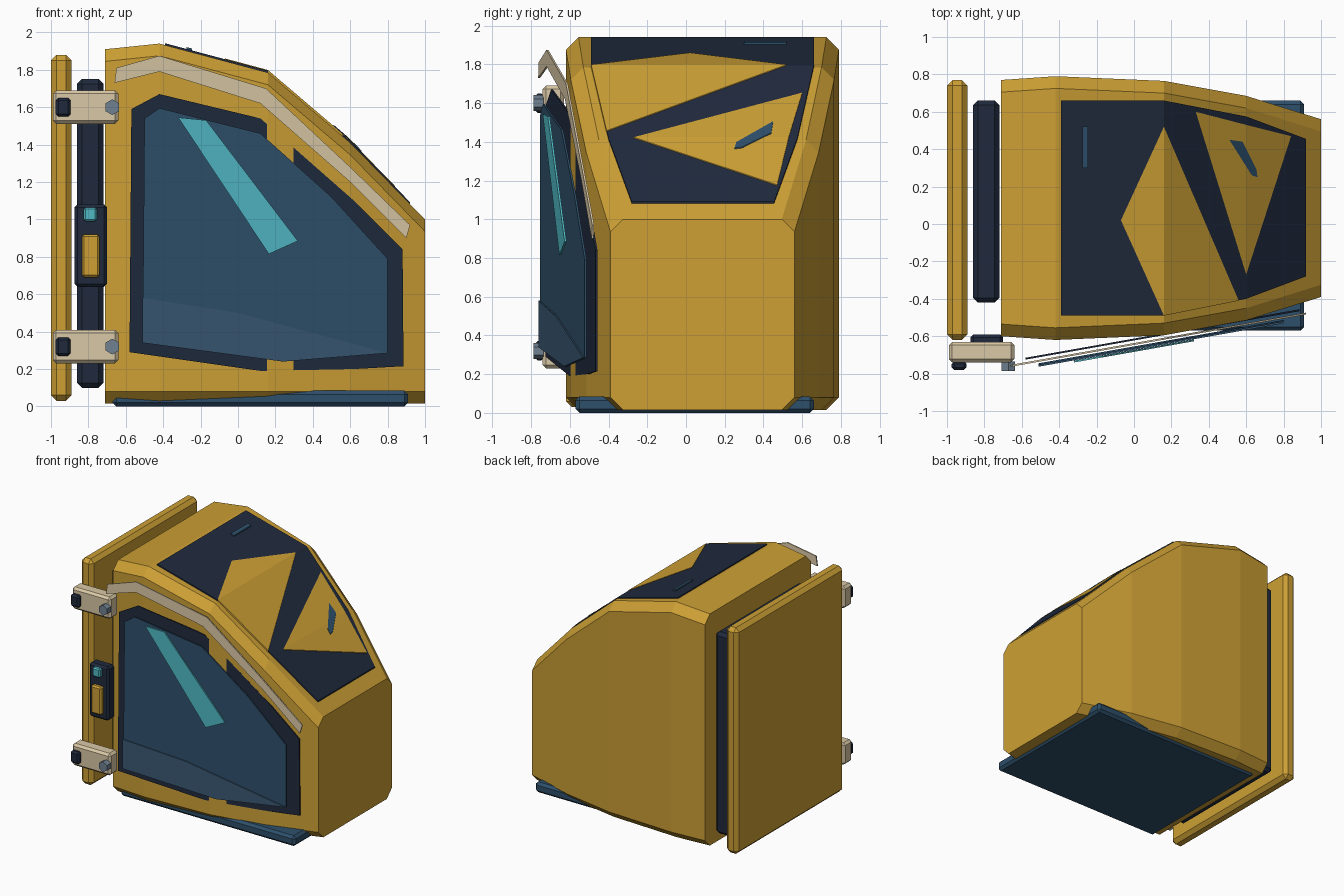
import bpy, math

if "Cube" in bpy.data.objects:
    bpy.data.objects.remove(bpy.data.objects["Cube"])

def material(name, rgb):
    m = bpy.data.materials.new(name)
    m.diffuse_color = (*rgb, 1)
    m.use_nodes = True
    m.node_tree.nodes["Principled BSDF"].inputs["Base Color"].default_value = m.diffuse_color
    return m

YELLOW = material("yellow", (0.61, 0.35, 0.035))
NAVY = material("navy", (0.014, 0.023, 0.047))
BLUE = material("blue", (0.027, 0.08, 0.147))
PANE = material("pane", (0.04, 0.095, 0.165))
TEAL = material("teal", (0.08, 0.48, 0.55))
CREAM = material("cream", (0.70, 0.58, 0.38))
GREY = material("grey", (0.16, 0.22, 0.29))

def mesh(name, verts, faces, mat):
    me = bpy.data.meshes.new(name)
    me.from_pydata(verts, [], faces)
    me.materials.append(mat)
    ob = bpy.data.objects.new(name, me)
    bpy.context.collection.objects.link(ob)
    return ob

def loft(name, rings, mat):
    """Closed solid through equal-sized rings of points."""
    n = len(rings[0])
    faces = [tuple(range(n))[::-1],
             tuple(range(n * (len(rings) - 1), n * len(rings)))]
    for r in range(len(rings) - 1):
        for i in range(n):
            j = (i + 1) % n
            faces.append((r * n + i, r * n + j, r * n + n + j, r * n + n + i))
    return mesh(name, [p for ring in rings for p in ring], faces, mat)

def box(name, x, y, z, mat, bevel):
    rings = [[(x[0], y[0], h), (x[1], y[0], h), (x[1], y[1], h), (x[0], y[1], h)] for h in z]
    ob = loft(name, rings, mat)
    b = ob.modifiers.new("bevel", "BEVEL")
    b.width, b.segments = bevel, 1
    return ob

# Cab shell: chamfered sections along x (x, half width, roof height)
CY = 0.085
SECTIONS = [(-0.71, 0.685, 1.91), (-0.42, 0.705, 1.94), (0.16, 0.68, 1.785),
            (0.60, 0.60, 1.41), (1.0, 0.475, 1.0)]
def section(x, w, h, c=0.065, b=0.015):
    half = [(w - c, b), (w, b + c), (w, h - c), (w - c, h)]
    return [(x, CY + y, z) for y, z in half] + [(x, CY - y, z) for y, z in half[::-1]]
loft("cab_shell", [section(*s) for s in SECTIONS], YELLOW)

# Floor plate, rear plate and seal
box("floor_plate", (-0.67, 0.91), (-0.57, 0.66), (0.0, 0.085), BLUE, 0.02)
box("rear_plate", (-1.0, -0.89), (-0.62, 0.77), (0.03, 1.88), YELLOW, 0.03)
box("rear_seal", (-0.86, -0.72), (-0.42, 0.66), (0.10, 1.75), NAVY, 0.025)

# Roof panels follow the shell's roof line
def roof_z(x):
    for (x0, _, h0), (x1, _, h1) in zip(SECTIONS, SECTIONS[1:]):
        if x <= x1:
            return h0 + (h1 - h0) * (x - x0) / (x1 - x0)

def roof_panel(name, polys, lift, mat):
    for k, poly in enumerate(polys):
        rings = [[(x, y, roof_z(x) + d) for x, y in poly] for d in (-0.005, lift)]
        loft(f"{name}_{k + 1}", rings, mat)

edge = [(-0.39, -0.49, 0.66), (0.16, -0.49, 0.66), (0.60, -0.40, 0.575), (0.92, -0.28, 0.455)]
roof_panel("roof_window", [[(a[0], a[1]), (b[0], b[1]), (b[0], b[2]), (a[0], a[2])]
                           for a, b in zip(edge, edge[1:])], 0.01, NAVY)
roof_panel("roof_facet", [
    [(-0.07, 0.02), (0.16, -0.49), (0.16, 0.52)],
    [(0.16, -0.49), (0.56, -0.41), (0.16, 0.52)],
    [(0.33, 0.60), (0.60, -0.27), (0.60, 0.53)],
    [(0.60, -0.27), (0.84, 0.47), (0.60, 0.53)]], 0.014, YELLOW)
roof_panel("roof_mark", [
    [(-0.275, 0.30), (-0.245, 0.30), (-0.245, 0.52), (-0.275, 0.52)],
    [(0.51, 0.45), (0.63, 0.26), (0.66, 0.25), (0.655, 0.29), (0.58, 0.44)]], 0.02, BLUE)

# Door panels: thin layered sheets on one slanted plane
def door_panel(name, outline, out, mat, thick=0.01):
    rings = [[(x, -0.6226 + 0.1768 * x - d, z) for x, z in outline] for d in (out - thick, out)]
    loft(name, rings[::-1], mat)

door_panel("door_frame", [(-0.58, 0.29), (0.12, 0.19), (0.62, 0.20), (0.885, 0.215),
                          (0.88, 0.84), (0.62, 1.10), (0.12, 1.54), (-0.42, 1.67),
                          (-0.57, 1.59)], 0.0, NAVY)
door_panel("door_window", [(-0.51, 0.34), (0.24, 0.24), (0.80, 0.285), (0.80, 0.79),
                           (0.50, 1.12), (0.12, 1.46), (-0.42, 1.595), (-0.50, 1.54)],
           0.042, BLUE)
door_panel("lower_pane", [(-0.51, 0.34), (0.24, 0.24), (0.80, 0.285), (0.0, 0.50),
                          (-0.51, 0.58)], 0.05, PANE)
door_panel("window_glint", [(0.165, 0.815), (0.32, 0.885), (-0.17, 1.53), (-0.32, 1.545)],
           0.061, TEAL)

# Cream trim above the door
upper = [(-0.65, 1.81), (-0.42, 1.875), (0.15, 1.70), (0.60, 1.28), (0.92, 0.97)]
lower = [(-0.66, 1.73), (-0.42, 1.79), (0.12, 1.62), (0.60, 1.20), (0.90, 0.90)]
door_panel("door_trim", lower + upper[::-1], 0.024, CREAM)

# Hinges with pin block and hex bolt
for tag, z in (("lower", 0.32), ("upper", 1.60)):
    box(f"{tag}_hinge", (-0.99, -0.64), (-0.74, -0.63), (z - 0.09, z + 0.09), CREAM, 0.018)
    box(f"{tag}_hinge_pin", (-0.975, -0.895), (-0.78, -0.735), (z - 0.05, z + 0.05), NAVY, 0.014)
    hexa = [(-0.672 + 0.042 * math.sin(i * math.pi / 3), z + 0.042 * math.cos(i * math.pi / 3))
            for i in range(6)]
    loft(f"{tag}_hinge_bolt", [[(x, y, h) for x, h in hexa] for y in (-0.787, -0.735)], GREY)

# Latch with button and handle
box("latch_body", (-0.875, -0.70), (-0.68, -0.59), (0.64, 1.08), NAVY, 0.016)
box("latch_button", (-0.825, -0.755), (-0.71, -0.67), (0.99, 1.065), TEAL, 0.01)
box("latch_handle", (-0.835, -0.74), (-0.715, -0.67), (0.69, 0.92), YELLOW, 0.012)

# Consistent outward normals
import bmesh
for ob in bpy.data.objects:
    bm = bmesh.new()
    bm.from_mesh(ob.data)
    bmesh.ops.recalc_face_normals(bm, faces=bm.faces)
    bm.to_mesh(ob.data)
    bm.free()
